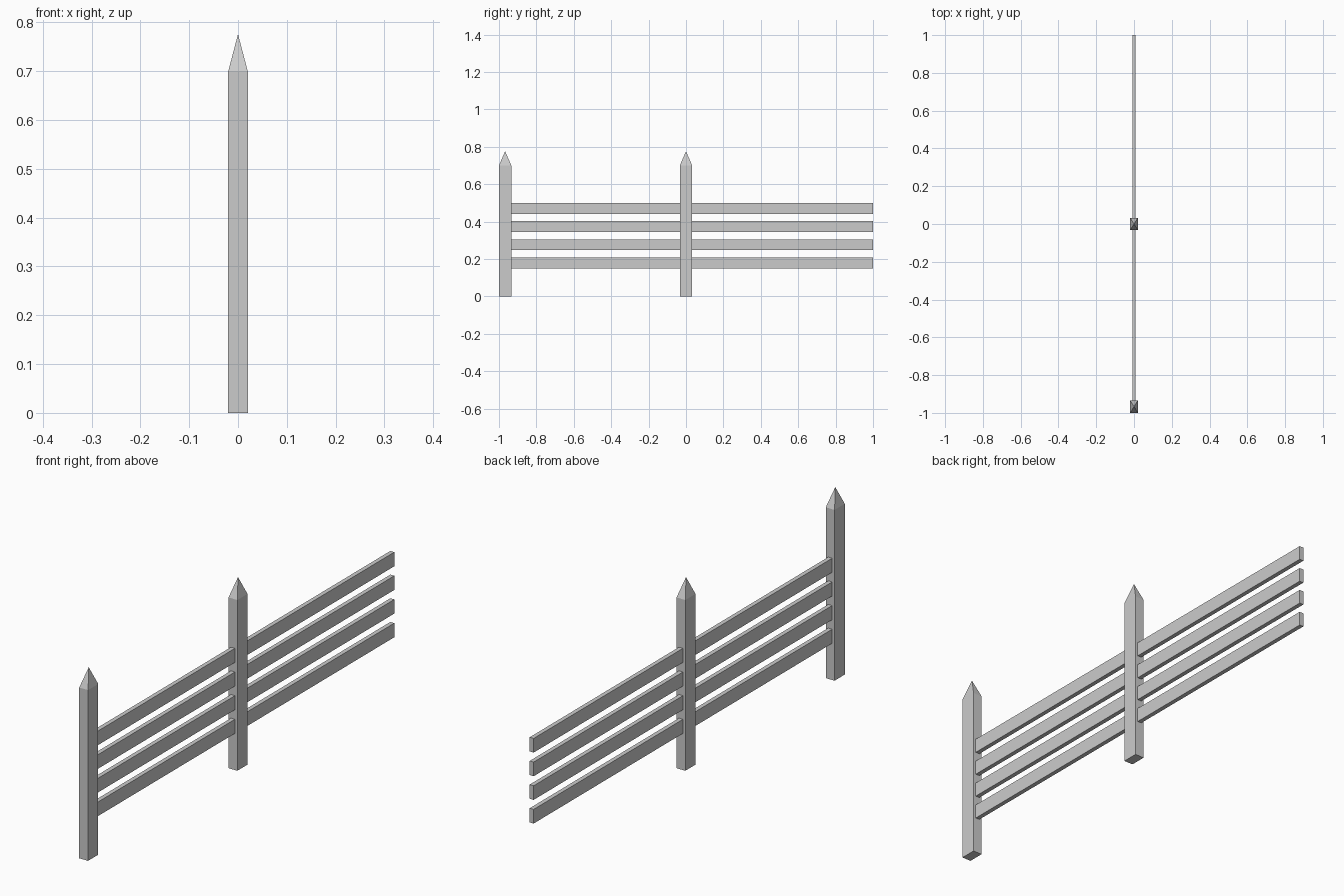
import bpy
import bmesh

if "Cube" in bpy.data.objects:
    bpy.data.objects.remove(bpy.data.objects["Cube"])

POST_X, POST_Y = 0.04, 0.066      # post cross-section
SHOULDER, TIP = 0.70, 0.776       # heights of post shaft and point
RAIL_X, RAIL_Z = 0.018, 0.058     # rail cross-section

grey = bpy.data.materials.new("plain grey")
grey.diffuse_color = (0.6, 0.6, 0.6, 1)
grey.use_nodes = True
grey.node_tree.nodes["Principled BSDF"].inputs["Base Color"].default_value = grey.diffuse_color


def finish(name, bm):
    bmesh.ops.recalc_face_normals(bm, faces=bm.faces)
    mesh = bpy.data.meshes.new(name)
    bm.to_mesh(mesh)
    bm.free()
    mesh.materials.append(grey)
    obj = bpy.data.objects.new(name, mesh)
    bpy.context.collection.objects.link(obj)
    return obj


def box(bm, size, centre):
    verts = bmesh.ops.create_cube(bm, size=1)["verts"]
    bmesh.ops.scale(bm, vec=size, verts=verts)
    bmesh.ops.translate(bm, vec=centre, verts=verts)


def post(name, y):
    # Square shaft with its top face poked up into a four-sided point
    bm = bmesh.new()
    box(bm, (POST_X, POST_Y, SHOULDER), (0, y, SHOULDER / 2))
    top = max(bm.faces, key=lambda f: f.calc_center_median().z)
    tip = bmesh.ops.poke(bm, faces=[top])["verts"][0]
    tip.co.z = TIP
    finish(name, bm)


def rail(name, y0, y1, z):
    bm = bmesh.new()
    box(bm, (RAIL_X, y1 - y0, RAIL_Z), (0, (y0 + y1) / 2, z))
    finish(name, bm)


# Pointed posts
end_y = -1 + POST_Y / 2
post("end_post", end_y)
post("middle_post", 0)

# Four rails in each bay, butting against the posts
half = POST_Y / 2
for i in range(4):
    z = 0.179 + i * 0.097
    rail(f"front_rail_{i + 1}", end_y + half, -half, z)
    rail(f"back_rail_{i + 1}", half, 1, z)
